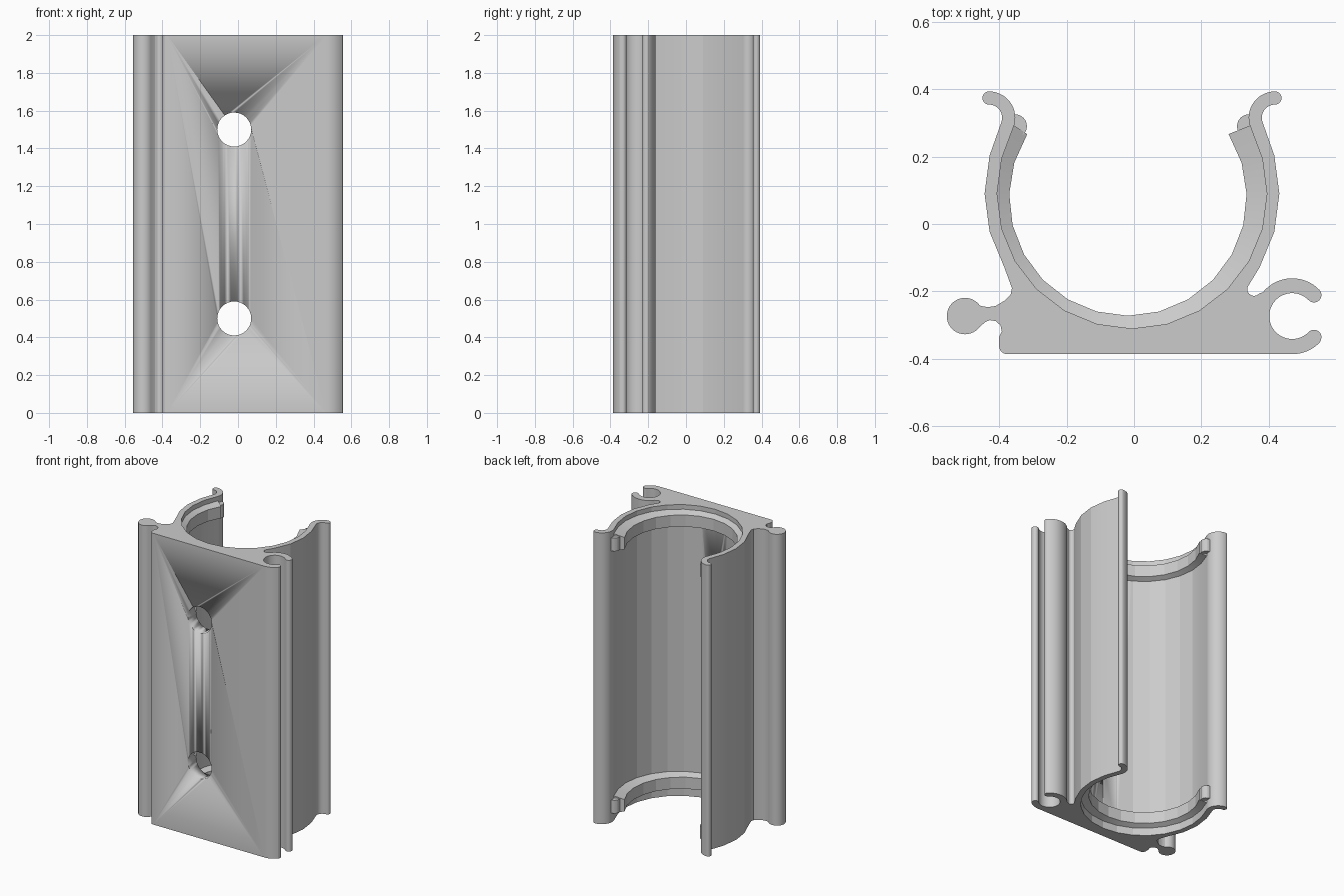
import bpy, bmesh
from math import sin, cos, radians
from mathutils import Matrix

if "Cube" in bpy.data.objects:
    bpy.data.objects.remove(bpy.data.objects["Cube"])

grey = bpy.data.materials.new("plain grey")
grey.use_nodes = True
GREY = (0.6, 0.6, 0.6, 1)
grey.diffuse_color = GREY
grey.node_tree.nodes["Principled BSDF"].inputs["Base Color"].default_value = GREY

HEIGHT = 2.0
AXIS = (-0.006, 0.09)      # centre of the pipe seat
INNER, OUTER = 0.40, 0.437


def arc(centre, r, a0, a1, n):
    """Points on an arc, angles in degrees."""
    steps = [radians(a0 + (a1 - a0) * i / n) for i in range(n + 1)]
    return [(centre[0] + r * cos(a), centre[1] + r * sin(a)) for a in steps]


def mirrored(points):
    return [(2 * AXIS[0] - x, y) for x, y in reversed(points)]


def finish(bm, name):
    bmesh.ops.recalc_face_normals(bm, faces=bm.faces)
    mesh = bpy.data.meshes.new(name)
    bm.to_mesh(mesh)
    bm.free()
    obj = bpy.data.objects.new(name, mesh)
    bpy.context.collection.objects.link(obj)
    mesh.materials.append(grey)
    bpy.ops.object.select_all(action='DESELECT')
    obj.select_set(True)
    bpy.context.view_layer.objects.active = obj
    bpy.ops.object.shade_smooth_by_angle(angle=radians(14))
    return obj


def extrude(points, z0, z1, name):
    bm = bmesh.new()
    face = bm.faces.new([bm.verts.new((x, y, z0)) for x, y in points])
    # the source face stays as the lower cap
    new = bmesh.ops.extrude_face_region(bm, geom=[face], use_keep_orig=True)["geom"]
    bmesh.ops.translate(bm, vec=(0, 0, z1 - z0),
                        verts=[v for v in new if isinstance(v, bmesh.types.BMVert)])
    return finish(bm, name)


# Socket on the left side: a C-shaped channel with rounded lips
socket = (0.469, -0.273)
lip_low, lip_high = arc(socket, 0.09, -44, 44, 1)
outline = arc(socket, 0.113, -90, -44, 8)
outline += arc(lip_low, 0.022, -44, 136, 10)[1:]
outline += arc(socket, 0.068, -44, -316, 32)[1:]
outline += arc(lip_high, 0.022, -136, 44, 10)[1:]
outline += arc(socket, 0.112, 44, 141, 16)[1:]
outline += arc((0.356, -0.193), 0.02, -40, -200, 12)

# Springy arm with an outward hook, mirrored to the other side
hook = (0.418, 0.315)
arm = arc(AXIS, OUTER, -30, 15, 3)
arm += arc(hook, 0.039, 200, 90, 12)
arm += arc((hook[0], hook[1] + 0.0585), 0.0195, -90, 90, 10)[1:]
arm += arc(hook, 0.078, 90, 195, 14)[1:]
outline += arm + arc(AXIS, INNER, 15, -195, 14) + mirrored(arm)

# Ball rail on the right side, its neck and the base corner
outline += [(-0.362, -0.19), (-0.366, -0.21), (-0.385, -0.228),
            (-0.41, -0.243), (-0.43, -0.246), (-0.445, -0.245)]
outline += arc((-0.501, -0.273), 0.054, 35, 325, 32)
outline += [(-0.44, -0.29), (-0.427, -0.285), (-0.41, -0.288),
            (-0.396, -0.30), (-0.392, -0.318), (-0.4, -0.335)]
outline += arc((-0.375, -0.361), 0.025, 180, 270, 8)
body = extrude(outline, 0, HEIGHT, "clip_body")

# Screw holes through the base plate
for z in (0.5, 1.5):
    bm = bmesh.new()
    bmesh.ops.create_cone(bm, cap_ends=True, segments=32, radius1=0.09,
                          radius2=0.09, depth=0.5)
    bmesh.ops.transform(bm, verts=bm.verts, matrix=Matrix.Translation((-0.02, -0.3, z))
                        @ Matrix.Rotation(radians(90), 4, 'X'))
    cutter = finish(bm, "hole_cutter")
    cutter.hide_render = True
    cut = body.modifiers.new("screw hole", 'BOOLEAN')
    cut.object, cut.solver = cutter, 'EXACT'
    bpy.context.view_layer.objects.active = body
    bpy.ops.object.modifier_apply(modifier=cut.name)
    bpy.data.objects.remove(cutter)


# Retaining ribs inside the seat, with sloped flanks and round end knobs
def rib(z, name):
    bm = bmesh.new()
    outer = arc(AXIS, INNER + 0.005, 30, -210, 16)
    inner = arc((-0.018, 0.08), 0.352, 32, -212, 16)
    rings = []
    for (ox, oy), (ix, iy) in zip(outer, inner):
        section = [(ox, oy, 0.06), (ix, iy, 0.04), (ix, iy, -0.04), (ox, oy, -0.06)]
        rings.append([bm.verts.new((x, y, z + h)) for x, y, h in section])
    for a, b in zip(rings, rings[1:]):
        for i in range(4):
            j = (i + 1) % 4
            bm.faces.new((a[i], a[j], b[j], b[i]))
    bm.faces.new(rings[0])
    bm.faces.new(rings[-1])
    finish(bm, name)
    for side, angle in (("left", 30), ("right", 150)):
        centre = arc(AXIS, INNER, angle, angle, 1)[0]
        extrude(arc(centre, 0.035, 0, 345, 23), z - 0.045, z + 0.045,
                name + "_knob_" + side)


rib(1.91, "upper_rib")
rib(0.11, "lower_rib")
